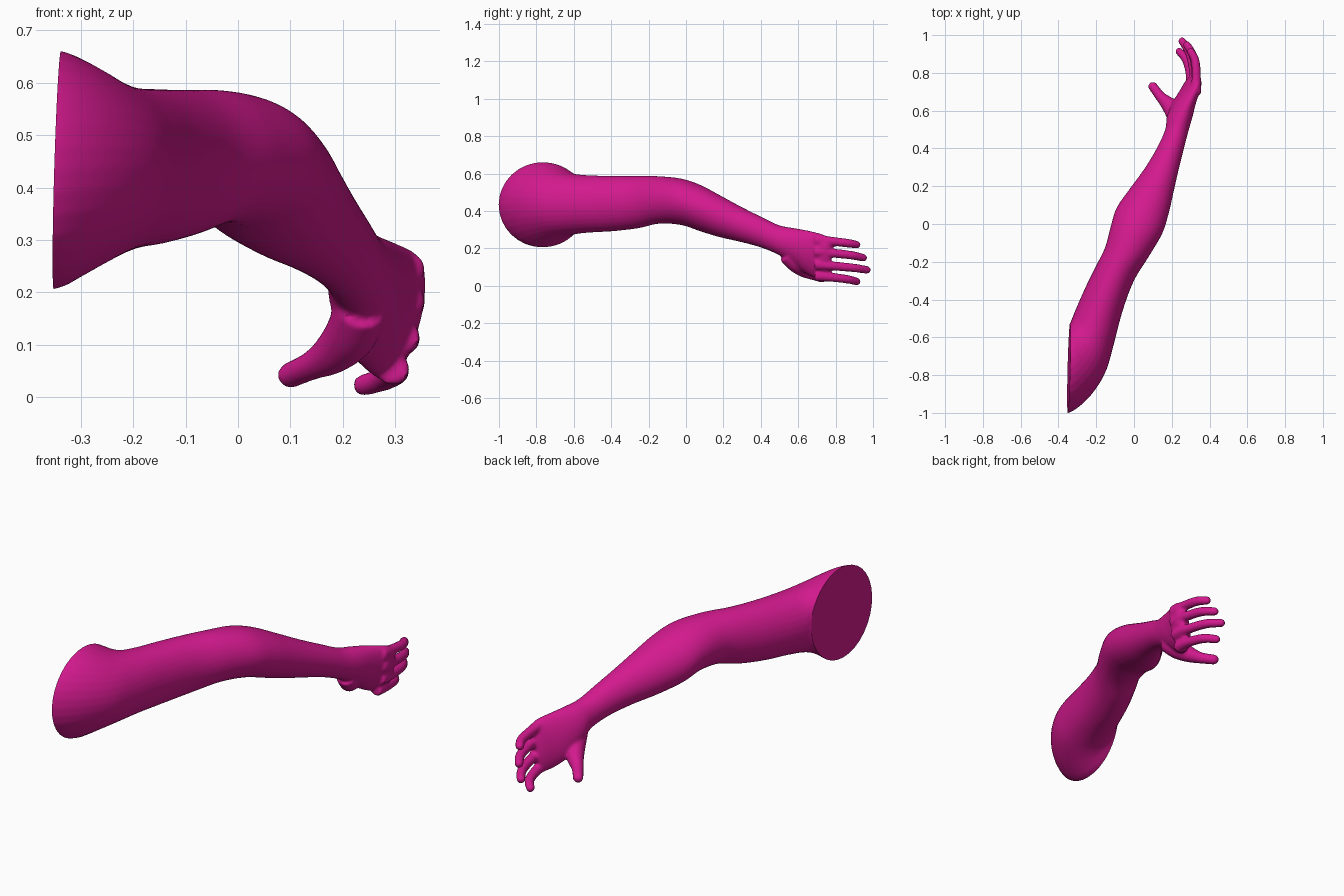
import bpy, bmesh, math
from mathutils import Vector

if "Cube" in bpy.data.objects:
    bpy.data.objects.remove(bpy.data.objects["Cube"])

SIDES = 32


def spline(rows, steps):
    """Catmull-Rom interpolation through rows of numbers."""
    out = []
    pts = [rows[0]] + list(rows) + [rows[-1]]
    for i in range(1, len(pts) - 2):
        a, b, c, d = pts[i - 1:i + 3]
        for s in range(steps):
            t = s / steps
            out.append([0.5 * (2 * q + (r - p) * t + (2 * p - 5 * q + 4 * r - u) * t * t
                               + (3 * q - p - 3 * r + u) * t ** 3)
                        for p, q, r, u in zip(a, b, c, d)])
    out.append(list(rows[-1]))
    return out


def skin(bm, rings):
    """Bridge rings of points into a closed solid."""
    vs = [[bm.verts.new(p) for p in ring] for ring in rings]
    faces = [bm.faces.new(vs[0]), bm.faces.new(vs[-1])]
    for a, b in zip(vs, vs[1:]):
        for i in range(len(a)):
            j = (i + 1) % len(a)
            faces.append(bm.faces.new((a[i], a[j], b[j], b[i])))
    bmesh.ops.recalc_face_normals(bm, faces=faces)


def digit(bm, rows):
    """Round-tipped tube through rows of x, y, z, radius."""
    pts = spline(rows, 5)
    tip, prev = Vector(pts[-1][:3]), Vector(pts[-2][:3])
    d, r = (tip - prev).normalized(), pts[-1][3]
    for deg in (25, 50, 75):
        a = math.radians(deg)
        pts.append([*(tip + d * r * math.sin(a)), r * math.cos(a)])
    rings = []
    for i, p in enumerate(pts):
        q0, q1 = pts[max(i - 1, 0)], pts[min(i + 1, len(pts) - 1)]
        rot = (Vector(q1[:3]) - Vector(q0[:3])).to_track_quat('Z', 'Y')
        rings.append([Vector(p[:3]) + rot @ Vector((p[3] * math.cos(k * math.tau / 16),
                                                    p[3] * math.sin(k * math.tau / 16), 0))
                      for k in range(16)])
    skin(bm, rings)


# Sections from shoulder to knuckles: left x, y, right x, y, top z, bottom z, lean
sections = [
    (-0.42, -0.53, -0.42, -1.01, 0.675, 0.195, 0),
    (-0.34, -0.53, -0.345, -1.00, 0.662, 0.208, 0),
    (-0.336, -0.522, -0.27, -0.95, 0.648, 0.228, 0),
    (-0.332, -0.51, -0.20, -0.87, 0.625, 0.252, 0),
    (-0.32, -0.48, -0.145, -0.77, 0.602, 0.272, 0),
    (-0.295, -0.42, -0.105, -0.63, 0.591, 0.284, 0),
    (-0.25, -0.32, -0.06, -0.46, 0.588, 0.292, 0),
    (-0.195, -0.21, 0.0, -0.30, 0.587, 0.308, 0),
    (-0.152, -0.12, 0.08, -0.17, 0.586, 0.332, 0),
    (-0.12, 0.00, 0.15, -0.05, 0.573, 0.325, 0),
    (-0.09, 0.09, 0.185, 0.06, 0.54, 0.292, 0),
    (-0.02, 0.19, 0.21, 0.17, 0.485, 0.26, 0),
    (0.06, 0.30, 0.235, 0.28, 0.425, 0.235, 0),
    (0.125, 0.41, 0.262, 0.39, 0.37, 0.205, 0),
    (0.165, 0.50, 0.288, 0.49, 0.325, 0.165, 0),
    (0.175, 0.57, 0.31, 0.57, 0.31, 0.115, 0.01),
    (0.205, 0.64, 0.325, 0.64, 0.298, 0.065, 0.02),
    (0.25, 0.71, 0.345, 0.71, 0.282, 0.035, 0.025),
    (0.275, 0.75, 0.35, 0.75, 0.265, 0.04, 0.025),
    (0.295, 0.775, 0.34, 0.775, 0.23, 0.07, 0.02),
]
bm = bmesh.new()
rings = []
for lx, ly, rx, ry, top, bot, lean in spline(sections, 5):
    ring = []
    for k in range(SIDES):
        c, s = math.cos(k * math.tau / SIDES), math.sin(k * math.tau / SIDES)
        ring.append(((lx + rx) / 2 + (rx - lx) / 2 * c + lean * s,
                     (ly + ry) / 2 + (ry - ly) / 2 * c,
                     (top + bot) / 2 + (top - bot) / 2 * s))
    rings.append(ring)
skin(bm, rings)

# Four fingers: knuckle x, z, tip x, y, z
for kx, kz, tx, ty, tz in [(0.295, 0.055, 0.240, 0.925, 0.023),
                           (0.315, 0.115, 0.255, 0.98, 0.085),
                           (0.325, 0.185, 0.280, 0.96, 0.150),
                           (0.325, 0.245, 0.300, 0.925, 0.220)]:
    digit(bm, [(kx, 0.69, kz, 0.032),
               (kx + 0.005, 0.77, kz * 0.75 + tz * 0.25, 0.025),
               ((kx + tx) / 2 + 0.012, 0.4 * 0.77 + 0.6 * ty, (kz + tz) / 2 - 0.004, 0.023),
               (tx, ty - 0.012, tz, 0.021)])

# Thumb
digit(bm, [(0.235, 0.54, 0.17, 0.05), (0.215, 0.59, 0.12, 0.05), (0.18, 0.635, 0.083, 0.040),
           (0.14, 0.675, 0.06, 0.028), (0.100, 0.728, 0.042, 0.025)])

mesh = bpy.data.meshes.new("arm")
bm.to_mesh(mesh)
bm.free()
arm = bpy.data.objects.new("arm", mesh)
bpy.context.collection.objects.link(arm)
bpy.context.view_layer.objects.active = arm
arm.select_set(True)

# Fuse into one continuous skin
fuse = arm.modifiers.new("fuse", 'REMESH')
fuse.mode = 'VOXEL'
fuse.voxel_size = 0.007
relax = arm.modifiers.new("relax", 'SMOOTH')
relax.factor = 0.5
relax.iterations = 6
for name in ("fuse", "relax"):
    bpy.ops.object.modifier_apply(modifier=name)

# Flat cut at the shoulder
bm = bmesh.new()
bm.from_mesh(arm.data)
cut = bmesh.ops.bisect_plane(bm, geom=bm.verts[:] + bm.edges[:] + bm.faces[:],
                             plane_co=(-0.345, -0.77, 0.435),
                             plane_no=(-1, 0.025, 0.03), clear_outer=True)
edges = [e for e in cut["geom_cut"] if isinstance(e, bmesh.types.BMEdge)]
bmesh.ops.holes_fill(bm, edges=edges, sides=0)
bm.to_mesh(arm.data)
bm.free()
bpy.ops.object.shade_smooth_by_angle(angle=math.radians(40))

mat = bpy.data.materials.new("magenta")
mat.diffuse_color = (0.65, 0.01, 0.27, 1)
mat.use_nodes = True
mat.node_tree.nodes["Principled BSDF"].inputs["Base Color"].default_value = mat.diffuse_color
arm.data.materials.clear()
arm.data.materials.append(mat)
